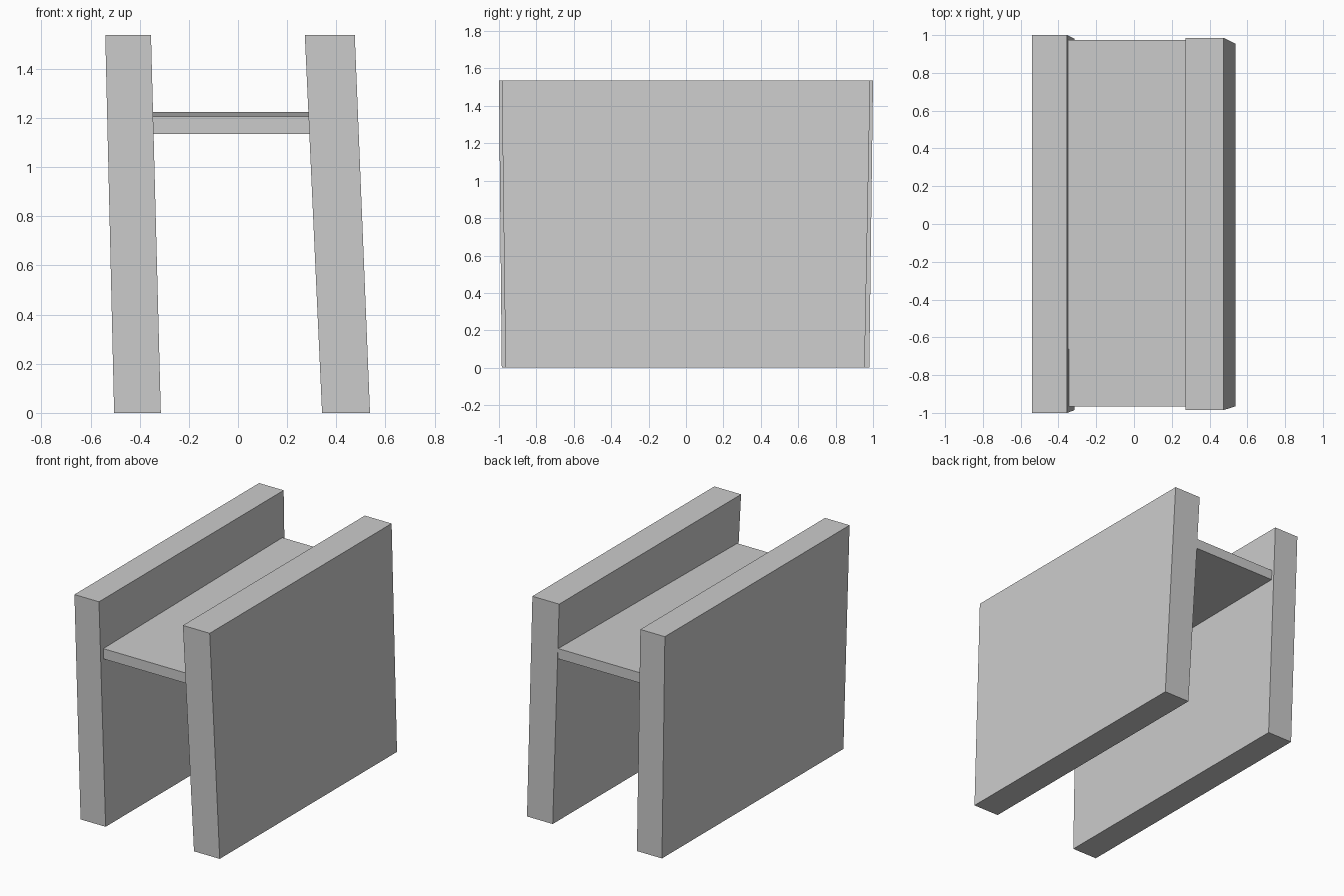
import bpy
import bmesh

cube = bpy.data.objects.get("Cube")
if cube:
    bpy.data.objects.remove(cube, do_unlink=True)

grey = bpy.data.materials.new("plain_grey")
grey.use_nodes = True
grey.diffuse_color = (0.6, 0.6, 0.6, 1)
grey.node_tree.nodes["Principled BSDF"].inputs["Base Color"].default_value = (0.6, 0.6, 0.6, 1)


def add_board(name, place):
    """Make a flat-faced board; place maps each unit-cube corner to its position."""
    bm = bmesh.new()
    bmesh.ops.create_cube(bm, size=2)
    for v in bm.verts:
        v.co = place(v.co.x > 0, v.co.y > 0, v.co.z > 0)
    bmesh.ops.recalc_face_normals(bm, faces=bm.faces)
    mesh = bpy.data.meshes.new(name)
    bm.to_mesh(mesh)
    bm.free()
    mesh.materials.append(grey)
    obj = bpy.data.objects.new(name, mesh)
    bpy.context.collection.objects.link(obj)
    return obj


def add_panel(name, bottom, top, height=1.537):
    """Leaning side panel; each end is (x min, x max, y min, y max)."""
    def place(right, back, upper):
        end = top if upper else bottom
        return (end[right], end[2 + back], height if upper else 0)
    return add_board(name, place)


# Leaning side panels
add_panel("right_panel", (-0.504, -0.314, -0.985, 0.98), (-0.54, -0.354, -1.0, 1.0))
add_panel("left_panel", (0.342, 0.537, -0.965, 0.955), (0.272, 0.475, -0.985, 0.985))

# Shelf between the panels, rising slightly to the back
add_board("shelf", lambda right, back, upper: (
    0.293 if right else -0.348,
    0.975 if back else -0.965,
    (1.205 if upper else 1.135) + (0.02 if back else 0)))
